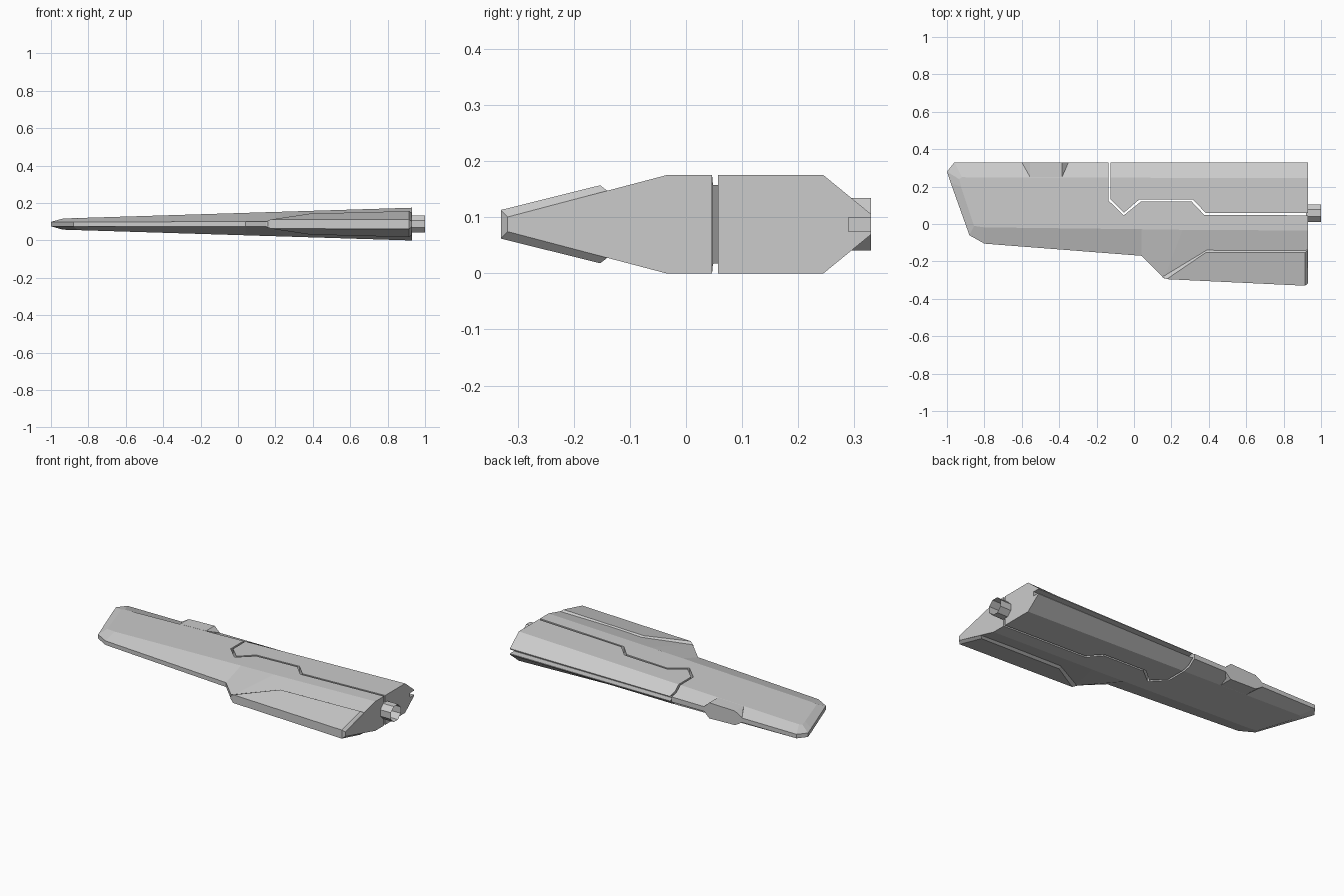
import bpy, bmesh
from math import pi
from mathutils import Matrix

if "Cube" in bpy.data.objects:
    bpy.data.objects.remove(bpy.data.objects["Cube"])

MID = 0.0875   # the wing is mirrored about this height


def half(x):
    """Half thickness of the flat upper surface."""
    return 0.03 + (x + 0.93) * 0.0575 / 1.86


def finish(name, bm, helper=False):
    bmesh.ops.recalc_face_normals(bm, faces=bm.faces)
    me = bpy.data.meshes.new(name)
    bm.to_mesh(me)
    bm.free()
    ob = bpy.data.objects.new(name, me)
    bpy.context.collection.objects.link(ob)
    ob.hide_render = helper
    return ob


def loft(name, rings, helper=False):
    """Skin a stack of equal closed rings and cap both ends."""
    bm = bmesh.new()
    vs = [[bm.verts.new(p) for p in r] for r in rings]
    n = len(vs[0])
    for a, b in zip(vs, vs[1:]):
        for i in range(n):
            j = (i + 1) % n
            bm.faces.new((a[i], a[j], b[j], b[i]))
    bm.faces.new(vs[0])
    bm.faces.new(vs[-1])
    return finish(name, bm, helper)


def level(points, s):
    return [(x, y, MID + s * h) for x, y, h in points]


def prism(name, outline):
    return loft(name, [[(x, y, z) for x, y in outline] for z in (-0.3, 0.5)], True)


def cut(ob, cutter, op):
    m = ob.modifiers.new("cut", 'BOOLEAN')
    m.operation, m.solver, m.object = op, 'EXACT', cutter
    dg = bpy.context.evaluated_depsgraph_get()
    me = bpy.data.meshes.new_from_object(ob.evaluated_get(dg))
    ob.modifiers.clear()
    ob.data = me
    bpy.data.objects.remove(cutter)


# wing blank: thin outer edge and raised flat surface
edge = [(0.93, 0.33, 0.018), (-0.96, 0.33, 0.012), (-1, 0.28, 0.012), (-0.98, 0.22, 0.012),
        (-0.88, -0.06, 0.012), (-0.80, -0.105, 0.012), (0.04, -0.17, 0.013),
        (0.16, -0.29, 0.013), (0.93, -0.318, 0.013)]
flat = [(0.93, 0.245), (-0.92, 0.25), (-0.935, 0.24), (-0.925, 0.20), (-0.855, -0.01),
        (-0.80, -0.018), (0.04, -0.028), (0.26, -0.031), (0.93, -0.035)]
flat = [(x, y, half(x)) for x, y in flat]


def blank(name):
    return loft(name, [level(flat, -1), level(edge, -1), level(edge, 1), level(flat, 1)])


# main wing with the flap bay removed
wing = blank("main_wing")
cut(wing, prism("bay_cutter", [(-0.136, 0.4), (-0.136, 0.125), (-0.055, 0.046), (0.037, 0.12),
                               (0.308, 0.12), (0.376, 0.048), (1.1, 0.046), (1.1, 0.4)]), 'DIFFERENCE')

# flap filling the bay with a narrow gap
flap = blank("flap")
cut(flap, prism("flap_cutter", [(-0.125, 0.4), (-0.125, 0.131), (-0.053, 0.061), (0.028, 0.131),
                                (0.314, 0.131), (0.384, 0.059), (1.1, 0.057), (1.1, 0.4)]), 'INTERSECT')

# slot along the flap's trailing edge
slot = [(0.29, -0.0125), (0.4, -0.0125), (0.4, 0.0125), (0.29, 0.0125)]
cut(flap, loft("slot_cutter", [[(x, y, MID + z) for y, z in slot] for x in (-0.3, 1.1)], True), 'DIFFERENCE')

# raised root plate wrapped round the leading edge
top = [(0.915, -0.33, 0.0255), (0.915, -0.153, 0.0695), (0.385, -0.152, 0.056), (0.175, -0.295, 0.0245)]
base = [(0.93, -0.318, 0.013), (0.93, -0.138, 0.058), (0.39, -0.135, 0.047), (0.15, -0.283, 0.013)]
bm = bmesh.new()
T = [[bm.verts.new(p) for p in level(top, s)] for s in (1, -1)]
B = [[bm.verts.new(p) for p in level(base, s)] for s in (1, -1)]
for t, b in zip(T, B):
    bm.faces.new(t)
    for i in range(3):
        bm.faces.new((t[i], t[i + 1], b[i + 1], b[i]))
bm.faces.new((T[0][0], T[0][3], T[1][3], T[1][0]))
for i in (0, 3):
    bm.faces.new((T[0][i], B[0][i], B[1][i], T[1][i]))
finish("root_plate", bm)

# actuator housing at the trailing edge
bm = bmesh.new()
for x, y, h in ((-0.555, 0.25, half(-0.555)), (-0.385, 0.25, half(-0.385)), (-0.6, 0.33, 0.014),
                (-0.555, 0.33, half(-0.555)), (-0.385, 0.33, half(-0.385)), (-0.35, 0.33, 0.014)):
    for s in (1, -1):
        bm.verts.new((x, y, MID + s * h))
bmesh.ops.convex_hull(bm, input=bm.verts)
bmesh.ops.dissolve_limit(bm, angle_limit=0.01, verts=bm.verts, edges=bm.edges)
finish("actuator_housing", bm)

# open eight-sided mounting tube at the root
bm = bmesh.new()
bmesh.ops.create_cone(bm, cap_ends=False, segments=8, radius1=0.05, radius2=0.05, depth=0.08,
                      matrix=Matrix.Translation((0.96, 0.058, MID + 0.001))
                      @ Matrix.Rotation(pi / 2, 4, 'Y') @ Matrix.Rotation(pi / 8, 4, 'Z'))
finish("mounting_tube", bm)
